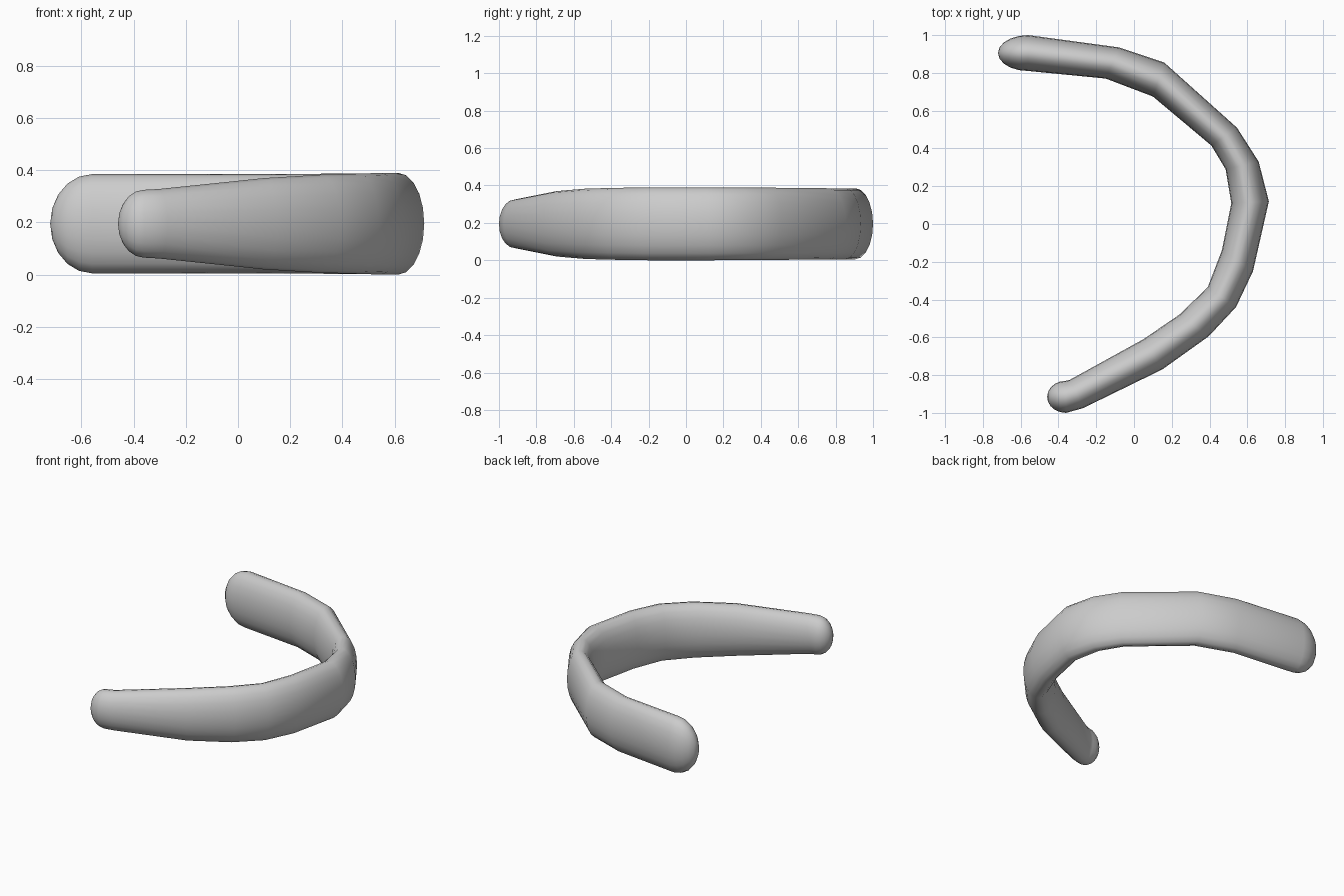
import bpy, bmesh, math
from mathutils import Vector

if "Cube" in bpy.data.objects:
    bpy.data.objects.remove(bpy.data.objects["Cube"])

SIDES, ZC = 20, 0.195

# Cross-sections along the curve: inner x, y, outer x, y, half height
SECTIONS = [
    (-0.56, 0.81, -0.56, 1.00, 0.19),
    (-0.15, 0.77, -0.08, 0.935, 0.19),
    (0.10, 0.675, 0.16, 0.855, 0.19),
    (0.41, 0.415, 0.545, 0.51, 0.193),
    (0.485, 0.29, 0.66, 0.33, 0.194),
    (0.515, 0.11, 0.714, 0.12, 0.195),
    (0.465, -0.14, 0.63, -0.25, 0.195),
    (0.39, -0.335, 0.54, -0.44, 0.192),
    (0.24, -0.48, 0.395, -0.595, 0.188),
    (0.05, -0.61, 0.15, -0.77, 0.175),
    (-0.34, -0.825, -0.27, -0.975, 0.133),
    (-0.36, -0.83, -0.36, -1.00, 0.13),
]


def ring(bm, inner, outer, half):
    """Elliptical section standing on the line from inner to outer."""
    c, r = (inner + outer) / 2, (outer - inner) / 2
    verts = []
    for i in range(SIDES):
        a = 2 * math.pi * i / SIDES
        p = c + r * math.cos(a)
        verts.append(bm.verts.new((p.x, p.y, ZC + half * math.sin(a))))
    return verts


def cap_rings(bm, section, length, steps=5):
    """Rounded end pointing toward -x: shrinking rings and a tip."""
    a, b, h = Vector(section[:2]), Vector(section[2:4]), section[4]
    c, rings = (a + b) / 2, []
    for k in range(1, steps):
        t = math.pi / 2 * k / steps
        s, d = math.cos(t), Vector((-length * math.sin(t), 0))
        rings.append(ring(bm, c + (a - c) * s + d, c + (b - c) * s + d, h * s))
    return rings, bm.verts.new((c.x - length, c.y, ZC))


bm = bmesh.new()
body = [ring(bm, Vector(s[:2]), Vector(s[2:4]), s[4]) for s in SECTIONS]
start, tip_a = cap_rings(bm, SECTIONS[0], 0.16)
end, tip_b = cap_rings(bm, SECTIONS[-1], 0.10)
rings = start[::-1] + body + end

# Skin the rings and close both ends
for r0, r1 in zip(rings, rings[1:]):
    for i in range(SIDES):
        j = (i + 1) % SIDES
        bm.faces.new((r0[i], r0[j], r1[j], r1[i]))
for r, tip in ((rings[0], tip_a), (rings[-1], tip_b)):
    for i in range(SIDES):
        bm.faces.new((r[i], r[(i + 1) % SIDES], tip))
bmesh.ops.recalc_face_normals(bm, faces=bm.faces)
for f in bm.faces:
    f.smooth = True

mesh = bpy.data.meshes.new("curved_band")
bm.to_mesh(mesh)
bm.free()
bpy.context.collection.objects.link(bpy.data.objects.new("curved_band", mesh))
